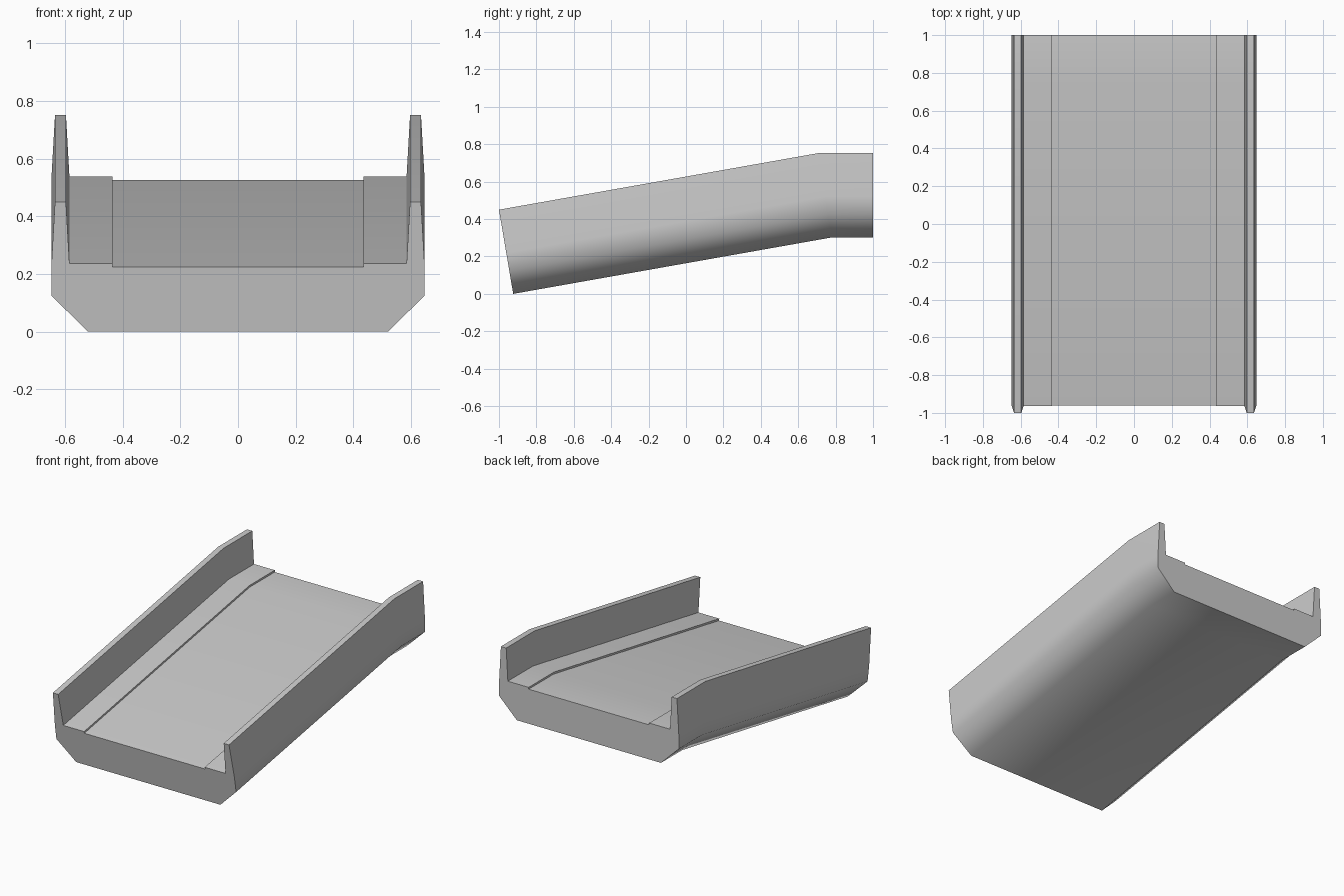
import bpy, bmesh, math

if "Cube" in bpy.data.objects:
    bpy.data.objects.remove(bpy.data.objects["Cube"])

# Right half of the channel cross-section (x, z), from floor centre to underside
half = [(0.435, 0.225), (0.435, 0.237), (0.585, 0.237), (0.597, 0.45),
        (0.635, 0.45), (0.648, 0.22), (0.648, 0.125), (0.52, 0.0)]
profile = half + [(-x, z) for x, z in reversed(half)]

RUN, RISE, TOP = 1.705, 0.302, 0.45
SLANT = math.tan(math.radians(9.6))


def front_y(z):
    # Front face leans square to the ramp
    return -1 + (TOP - z) * SLANT


# Three stations: ramp foot, bend, level back end
bm = bmesh.new()
rings = [
    [bm.verts.new((x, front_y(z), z)) for x, z in profile],
    [bm.verts.new((x, front_y(z) + RUN, z + RISE)) for x, z in profile],
    [bm.verts.new((x, 1, z + RISE)) for x, z in profile],
]
n = len(profile)
for a, b in zip(rings, rings[1:]):
    for i in range(n):
        j = (i + 1) % n
        bm.faces.new((a[i], a[j], b[j], b[i]))

# End faces
bm.faces.new(rings[0])
bm.faces.new(rings[-1])
bmesh.ops.recalc_face_normals(bm, faces=bm.faces)

mesh = bpy.data.meshes.new("ramp_channel")
bm.to_mesh(mesh)
bm.free()
ramp = bpy.data.objects.new("ramp_channel", mesh)
bpy.context.collection.objects.link(ramp)

# Soft lower corners, crisp rims and ends
bpy.context.view_layer.objects.active = ramp
ramp.select_set(True)
bpy.ops.object.shade_smooth_by_angle(angle=math.radians(50))
